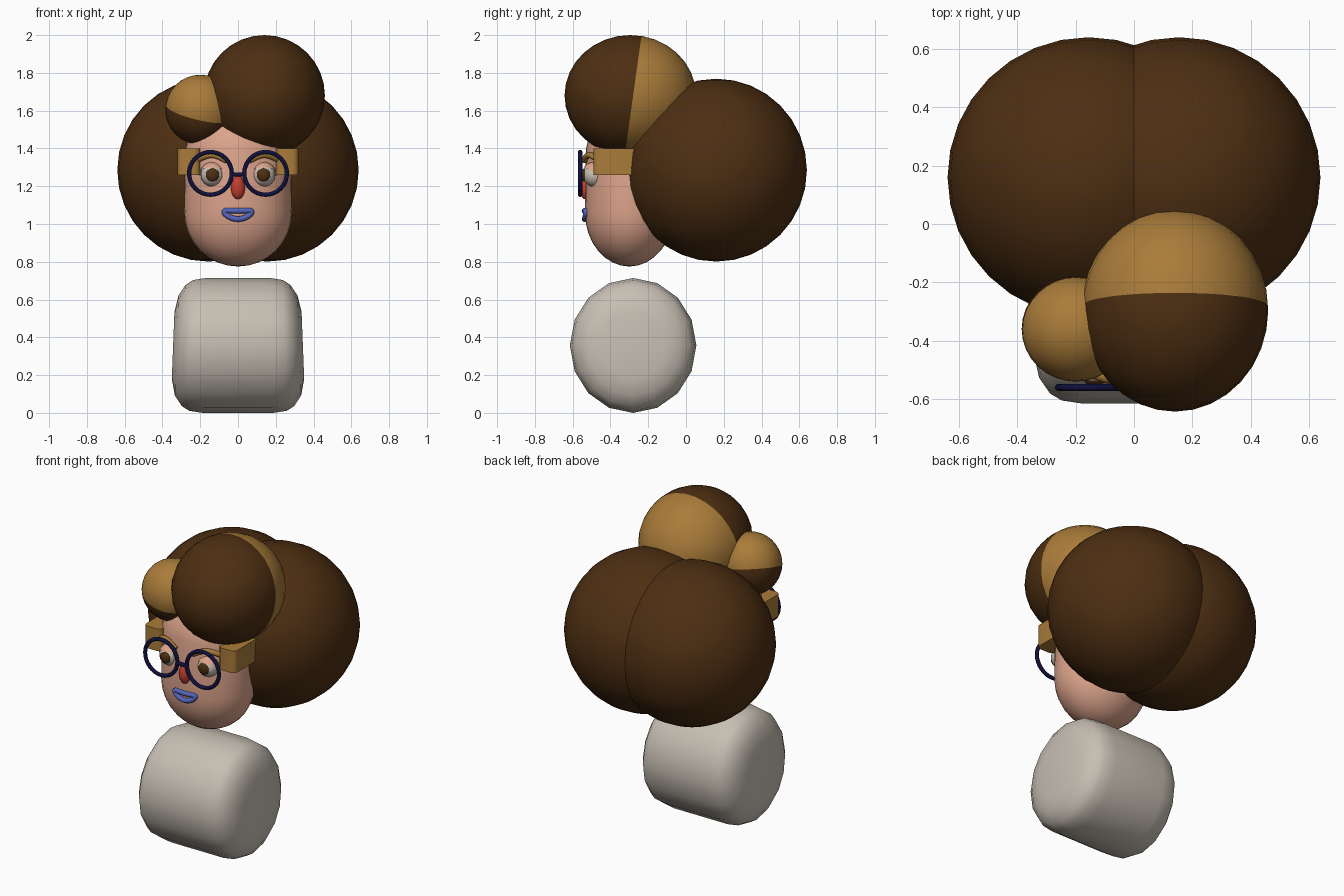
import bpy, bmesh, math
from mathutils import Vector

old = bpy.data.objects.get("Cube")
if old:
    bpy.data.objects.remove(old, do_unlink=True)


def material(name, r, g, b):
    m = bpy.data.materials.new(name)
    m.use_nodes = True
    m.diffuse_color = (r, g, b, 1)
    bsdf = m.node_tree.nodes["Principled BSDF"]
    bsdf.inputs["Base Color"].default_value = (r, g, b, 1)
    bsdf.inputs["Roughness"].default_value = 0.7
    return m


BROWN = material("dark brown hair", 0.075, 0.028, 0.006)
TAN = material("tan hair", 0.40, 0.20, 0.042)
SKIN = material("skin", 0.72, 0.37, 0.26)
STONE = material("warm grey", 0.57, 0.52, 0.45)
RED = material("red nose", 0.58, 0.05, 0.03)
NAVY = material("navy frame", 0.005, 0.005, 0.045)
BLUE = material("blue lips", 0.09, 0.13, 0.50)


def finish(bm, name, *mats):
    """Turn a bmesh into a smooth shaded object."""
    bmesh.ops.recalc_face_normals(bm, faces=bm.faces)
    me = bpy.data.meshes.new(name)
    bm.to_mesh(me)
    bm.free()
    ob = bpy.data.objects.new(name, me)
    bpy.context.collection.objects.link(ob)
    for m in mats:
        me.materials.append(m)
    bpy.ops.object.select_all(action="DESELECT")
    ob.select_set(True)
    bpy.context.view_layer.objects.active = ob
    bpy.ops.object.shade_smooth_by_angle(angle=math.radians(40))
    return ob


def ellipsoid(center, radii, segs=32):
    bm = bmesh.new()
    bmesh.ops.create_uvsphere(bm, u_segments=segs, v_segments=segs // 2, radius=1)
    for v in bm.verts:
        v.co = Vector(center) + Vector(a * r for a, r in zip(v.co, radii))
    return bm


def cut(bm, point, normal, clear=False):
    """Split along a plane; the side along the normal gets the second colour."""
    bmesh.ops.bisect_plane(bm, geom=bm.verts[:] + bm.edges[:] + bm.faces[:],
                           plane_co=point, plane_no=normal, clear_inner=clear)
    for f in bm.faces:
        side = (f.calc_center_median() - Vector(point)).dot(Vector(normal))
        f.material_index = int(side > 0 and not clear)


def tube(name, points, radius, mat, closed=False):
    cu = bpy.data.curves.new(name, "CURVE")
    cu.dimensions = "3D"
    cu.bevel_depth = radius
    cu.bevel_resolution = 3
    cu.use_fill_caps = True
    sp = cu.splines.new("POLY")
    sp.points.add(len(points) - 1)
    for p, co in zip(sp.points, points):
        p.co = (*co, 1)
    sp.use_cyclic_u = closed
    cu.materials.append(mat)
    ob = bpy.data.objects.new(name, cu)
    bpy.context.collection.objects.link(ob)
    bpy.ops.object.select_all(action="DESELECT")
    ob.select_set(True)
    bpy.context.view_layer.objects.active = ob
    bpy.ops.object.convert(target="MESH")
    bpy.ops.object.shade_smooth_by_angle(angle=math.radians(60))


def face_y(x):
    """Depth of the front of the face at a given x."""
    return -0.30 - 0.235 * math.sqrt(1 - (x / 0.285) ** 2)


# Head: an upright capsule
head = ellipsoid((0, -0.30, 1.06), (0.285, 0.235, 0.285))
for v in head.verts:
    if v.co.z > 1.07:
        v.co.z += 0.28
finish(head, "head", SKIN)

# Two-tone buns
bun = ellipsoid((0.14, -0.295, 1.68), (0.32, 0.348, 0.32))
cut(bun, (0.14, -0.28, 1.68), (0, 1, -0.14))
finish(bun, "top_bun", BROWN, TAN)

small = ellipsoid((-0.20, -0.36, 1.605), (0.185, 0.18, 0.185))
cut(small, (-0.20, -0.36, 1.59), (0.23, -0.25, 1))
finish(small, "small_bun", BROWN, TAN)

# Torso: a barrel lying along x, turned from a profile
body = bmesh.new()
half = [(0.5, 0.347), (0.74, 0.328), (0.9, 0.29), (0.97, 0.25), (1, 0.18)]
profile = [(r, -x) for r, x in half] + [(r, x) for r, x in reversed(half)]
SEGS = 16
rings = []
for r, x in profile:
    ring = []
    for i in range(SEGS):
        a = math.tau * i / SEGS
        taper = 0.99 - 0.04 * r * math.cos(a)
        ring.append(body.verts.new((x * taper, -0.28 + 0.335 * r * math.sin(a),
                                    0.357 + 0.357 * r * math.cos(a))))
    rings.append(ring)
for a, b in zip(rings, rings[1:]):
    for i in range(SEGS):
        j = (i + 1) % SEGS
        body.faces.new((a[i], a[j], b[j], b[i]))
body.faces.new(rings[0])
body.faces.new(rings[-1])
finish(body, "torso", STONE)

# Paired parts
for side, s in (("left", 1), ("right", -1)):
    finish(ellipsoid((s * 0.155, 0.16, 1.285), (0.484, 0.48, 0.484)),
           side + "_back_hair", BROWN)

    burn = bmesh.new()
    bmesh.ops.create_cube(burn, size=1)
    for v in burn.verts:
        v.co = Vector((s * 0.26 + v.co.x * 0.12, -0.34 + v.co.y * 0.30,
                       1.33 + v.co.z * 0.14))
    bmesh.ops.bevel(burn, geom=[e for e in burn.edges
                                if abs(e.verts[0].co.z - e.verts[1].co.z) > 0.1],
                    offset=0.03, segments=3, affect="EDGES", profile=0.5)
    finish(burn, side + "_sideburn", TAN)

    # Eye, iris and upper lid
    finish(ellipsoid((s * 0.135, -0.485, 1.26), (0.063,) * 3, 24), side + "_eye", STONE)
    finish(ellipsoid((s * 0.135, -0.535, 1.26), (0.036, 0.02, 0.036), 16),
           side + "_iris", BROWN)
    lid = ellipsoid((s * 0.135, -0.485, 1.26), (0.069,) * 3, 24)
    cut(lid, (s * 0.135, -0.485, 1.275), (0, 0.45, 1), clear=True)
    finish(lid, side + "_eyelid", SKIN)

    # Arched brow
    brow = []
    for i in range(9):
        t = i / 8
        x = 0.06 + 0.16 * t
        brow.append((s * x, face_y(x) - 0.008, 1.335 + 0.03 * math.sin(math.pi * t)))
    tube(side + "_eyebrow", brow, 0.016, TAN)

    # Round spectacle rim
    rim = [(s * 0.146 + 0.113 * math.cos(math.tau * i / 32), -0.56,
            1.268 + 0.113 * math.sin(math.tau * i / 32)) for i in range(32)]
    tube(side + "_glasses_rim", rim, 0.012, NAVY, closed=True)

tube("glasses_bridge", [(-0.035, -0.56, 1.262), (0.035, -0.56, 1.262)], 0.012, NAVY)

# Nose: an egg, narrower at the top
nose = ellipsoid((0, -0.53, 1.195), (0.038, 0.035, 0.065), 20)
for v in nose.verts:
    v.co.x *= 1 - 3.5 * max(0, v.co.z - 1.19)
finish(nose, "nose", RED)

# Lips: a closed tube with upturned ends
lips = []
for i in range(32):
    a = math.tau * i / 32
    x = 0.072 * math.cos(a)
    lips.append((x, face_y(x) - 0.002, 1.048 + 0.022 * math.sin(a) + 3 * x * x))
tube("lips", lips, 0.015, BLUE, closed=True)
